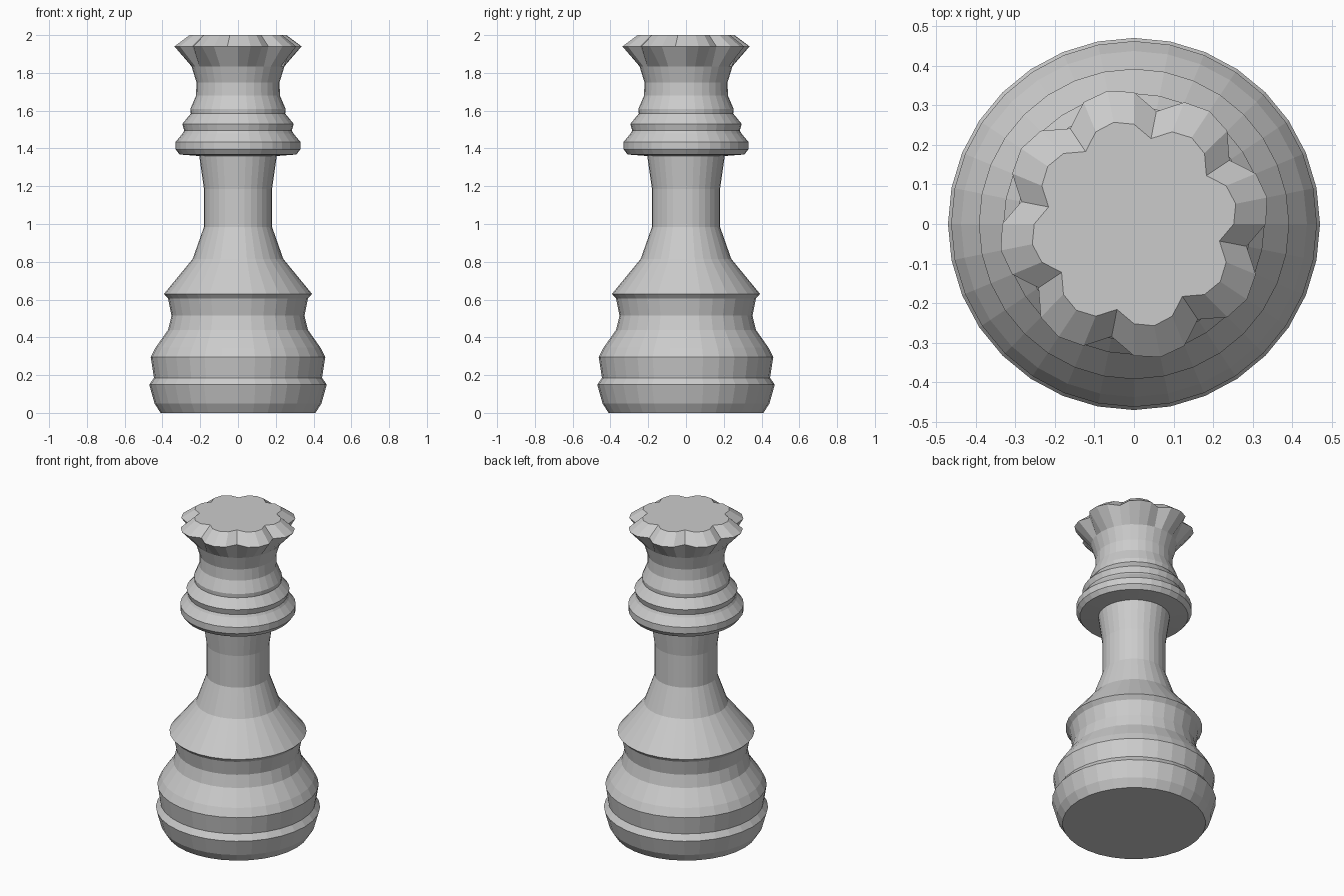
import bpy, bmesh, math

if "Cube" in bpy.data.objects:
    bpy.data.objects.remove(bpy.data.objects["Cube"])

SIDES = 32

mat = bpy.data.materials.new("plain grey")
mat.diffuse_color = (0.6, 0.6, 0.6, 1)
mat.use_nodes = True
mat.node_tree.nodes["Principled BSDF"].inputs["Base Color"].default_value = mat.diffuse_color


def ring(bm, z, radius):
    """One ring of vertices; radius is a function of the vertex index."""
    return [bm.verts.new((radius(k) * math.cos(2 * math.pi * k / SIDES),
                          radius(k) * math.sin(2 * math.pi * k / SIDES), z))
            for k in range(SIDES)]


def lathe(name, rings):
    """Stack rings into a closed, flat-shaded turned part."""
    bm = bmesh.new()
    loops = [ring(bm, z, r if callable(r) else (lambda k, r=r: r)) for r, z in rings]
    for a, b in zip(loops, loops[1:]):
        for k in range(SIDES):
            n = (k + 1) % SIDES
            bm.faces.new((a[k], a[n], b[n], b[k]))
    bm.faces.new(loops[0][::-1])
    bm.faces.new(loops[-1])
    mesh = bpy.data.meshes.new(name)
    bm.to_mesh(mesh)
    bm.free()
    mesh.materials.append(mat)
    ob = bpy.data.objects.new(name, mesh)
    bpy.context.collection.objects.link(ob)


def crown_rim(tip, notch):
    """Every fourth vertex is pulled in, giving eight crown points."""
    radii = (tip, tip + 0.01, tip, notch)
    return lambda k: radii[k % 4]


# Whole turned piece: base, waist, stem, collars and notched crown
lathe("chess_piece", [
    # base
    (0.41, 0), (0.442, 0.05), (0.47, 0.15), (0.445, 0.185),
    (0.462, 0.295), (0.437, 0.345), (0.37, 0.44), (0.352, 0.515),
    (0.37, 0.605), (0.392, 0.63),
    # stem
    (0.24, 0.815), (0.18, 0.985), (0.18, 1.185), (0.205, 1.36),
    # collars
    (0.31, 1.368), (0.33, 1.395), (0.33, 1.435), (0.293, 1.48),
    (0.285, 1.495), (0.295, 1.53), (0.25, 1.585), (0.252, 1.61),
    # crown
    (0.222, 1.68), (0.22, 1.75), (0.246, 1.835),
    (crown_rim(0.333, 0.29), 1.94), (crown_rim(0.252, 0.22), 2.0),
])
